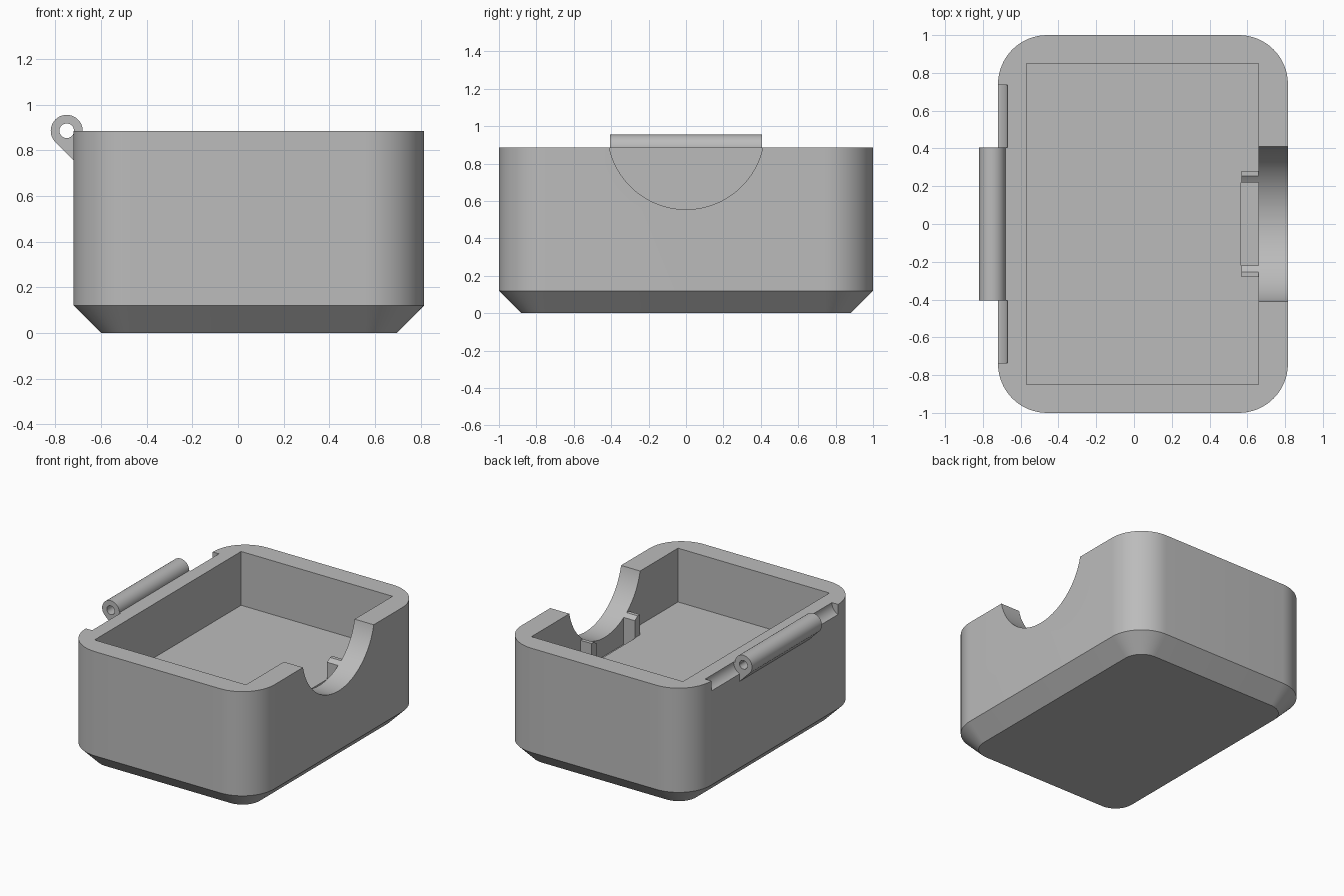
import bpy, bmesh, math
from mathutils import Matrix

if "Cube" in bpy.data.objects:
    bpy.data.objects.remove(bpy.data.objects["Cube"])

grey = bpy.data.materials.new("light grey")
grey.diffuse_color = (0.5, 0.5, 0.5, 1)
grey.use_nodes = True
grey.node_tree.nodes["Principled BSDF"].inputs["Base Color"].default_value = grey.diffuse_color

TOP, FLOOR = 0.885, 0.49
PIN_X, PIN_Z = -0.75, 0.885


def finish(bm, name):
    bmesh.ops.recalc_face_normals(bm, faces=bm.faces)
    mesh = bpy.data.meshes.new(name)
    bm.to_mesh(mesh)
    bm.free()
    mesh.materials.append(grey)
    ob = bpy.data.objects.new(name, mesh)
    bpy.context.collection.objects.link(ob)
    return ob


def loft(name, rings):
    """Closed solid through rings of equal point count."""
    bm = bmesh.new()
    loops = [[bm.verts.new(p) for p in ring] for ring in rings]
    n = len(loops[0])
    for a, b in zip(loops, loops[1:]):
        for i in range(n):
            bm.faces.new((a[i], a[(i + 1) % n], b[(i + 1) % n], b[i]))
    bm.faces.new(loops[0])
    bm.faces.new(loops[-1])
    return finish(bm, name)


def box(name, x0, x1, y0, y1, z0, z1):
    return loft(name, [[(x0, y0, z), (x1, y0, z), (x1, y1, z), (x0, y1, z)] for z in (z0, z1)])


def cylinder_y(name, x, z, r, y0, y1, n=48):
    pts = [(x + r * math.cos(2 * math.pi * i / n), z + r * math.sin(2 * math.pi * i / n)) for i in range(n)]
    return loft(name, [[(px, y, pz) for px, pz in pts] for y in (y0, y1)])


def cylinder_x(name, y, z, r, x0, x1, n=128):
    pts = [(y + r * math.cos(2 * math.pi * i / n), z + r * math.sin(2 * math.pi * i / n)) for i in range(n)]
    return loft(name, [[(x, py, pz) for py, pz in pts] for x in (x0, x1)])


def combine(target, tool, operation):
    """Apply a boolean and remove the tool."""
    mod = target.modifiers.new("cut", 'BOOLEAN')
    mod.operation, mod.object, mod.solver = operation, tool, 'EXACT'
    bpy.context.view_layer.objects.active = target
    bpy.ops.object.modifier_apply(modifier=mod.name)
    bpy.data.objects.remove(tool)


def rounded_ring(z, inset):
    x0, x1, y1, r = -0.72 + inset, 0.815 - inset, 1 - inset, 0.26 - inset
    centres = [(x1 - r, y1 - r), (x0 + r, y1 - r), (x0 + r, r - y1), (x1 - r, r - y1)]
    ring = []
    for k, (cx, cy) in enumerate(centres):
        for i in range(17):
            a = math.pi / 2 * (k + i / 16)
            ring.append((cx + r * math.cos(a), cy + r * math.sin(a), z))
    return ring


# Rounded tray with a chamfered foot
body = loft("tray_body", [rounded_ring(0, 0.12), rounded_ring(0.12, 0), rounded_ring(TOP, 0)])

# Cavity, and the small pocket between the ribs
combine(body, box("cavity_cutter", -0.57, 0.66, -0.85, 0.85, FLOOR, 1.2), 'DIFFERENCE')
combine(body, box("pocket_cutter", 0.567, 0.66, -0.22, 0.22, 0.42, 0.6), 'DIFFERENCE')

# Round notch in the right wall
combine(body, cylinder_x("notch_cutter", 0, 0.975, 0.42, 0.5, 1), 'DIFFERENCE')

# Hinge clearance grooves on both sides of the barrel
for s in (-1, 1):
    y0, y1 = sorted((s * 0.405, s * 0.735))
    combine(body, cylinder_y("groove_cutter", PIN_X, PIN_Z, 0.08, y0, y1), 'DIFFERENCE')

# Latch ribs, trimmed by the notch curve
for s, side in ((-1, "front"), (1, "back")):
    y0, y1 = sorted((s * 0.22, s * 0.28))
    rib = box(side + "_latch_rib", 0.57, 0.66, y0, y1, FLOOR - 0.005, 0.64)
    combine(rib, cylinder_x("rib_cutter", 0, 0.975, 0.42, 0.5, 0.8), 'DIFFERENCE')

# Hinge barrel with its sloped bracket and pin hole
barrel = cylinder_y("hinge_barrel", PIN_X, PIN_Z, 0.07, -0.405, 0.405)
d = 0.07 * math.sqrt(0.5)
web = [(PIN_X - d, PIN_Z - d), (-0.715, PIN_Z - 2 * d - 0.035), (-0.715, PIN_Z - 0.01), (PIN_X, PIN_Z)]
bracket = loft("bracket", [[(x, y, z) for x, z in web] for y in (-0.405, 0.405)])
combine(barrel, bracket, 'UNION')
combine(barrel, cylinder_y("pin_cutter", PIN_X, PIN_Z, 0.032, -0.5, 0.5, 32), 'DIFFERENCE')

# Smooth curved walls, keep edges crisp
for ob in list(bpy.context.scene.objects):
    bpy.ops.object.select_all(action='DESELECT')
    ob.select_set(True)
    bpy.context.view_layer.objects.active = ob
    bpy.ops.object.shade_smooth_by_angle(angle=math.radians(25))
